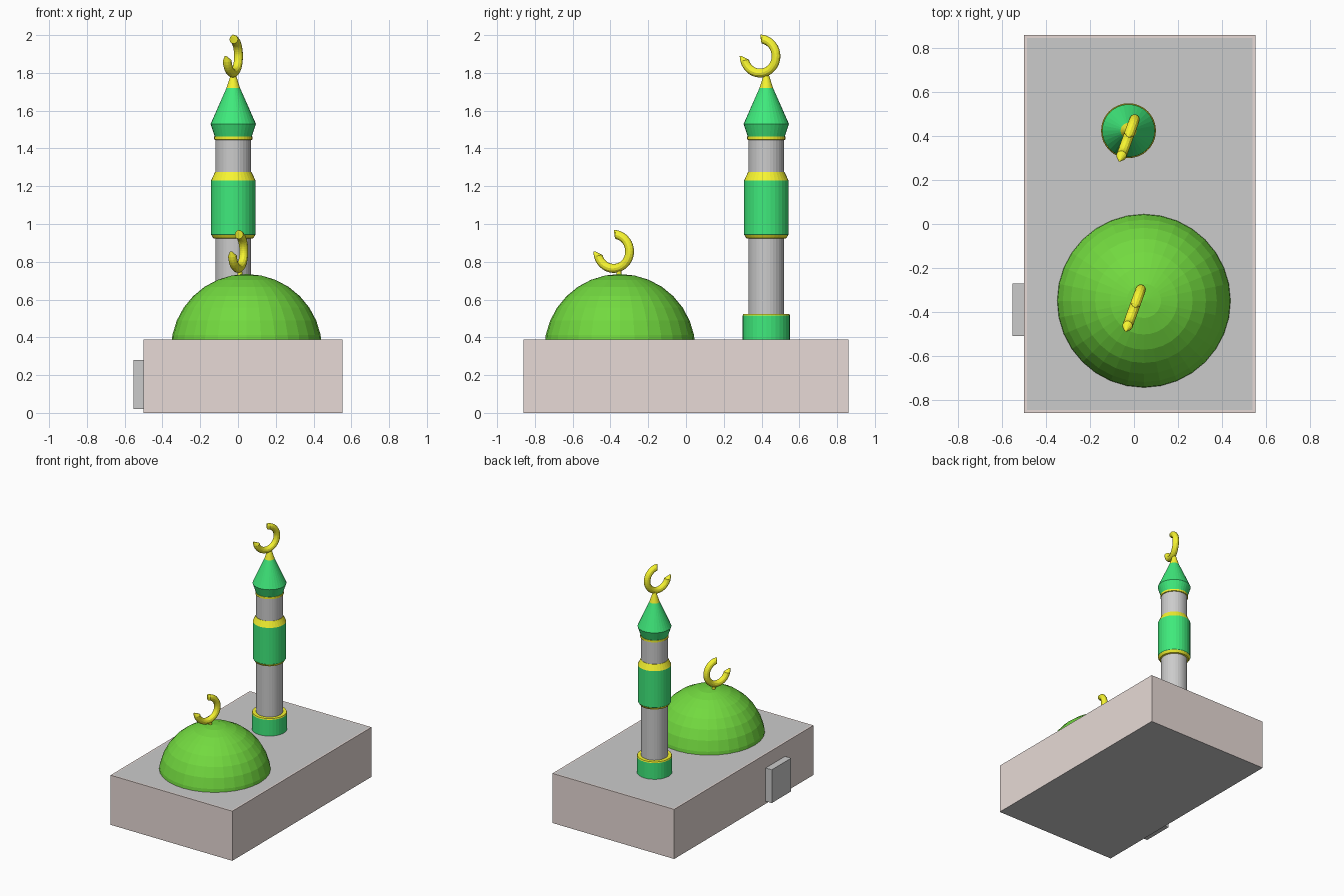
import bpy, bmesh
from math import sin, cos, pi, radians
from mathutils import Vector

if "Cube" in bpy.data.objects:
    bpy.data.objects.remove(bpy.data.objects["Cube"])


def material(name, rgb):
    m = bpy.data.materials.new(name)
    m.diffuse_color = (*rgb, 1)
    m.use_nodes = True
    m.node_tree.nodes["Principled BSDF"].inputs["Base Color"].default_value = m.diffuse_color
    return m


STONE = material("pink_stone", (0.80, 0.70, 0.67))
GREY = material("grey", (0.69, 0.69, 0.69))
GREEN = material("bright_green", (0.05, 0.82, 0.20))
DOME = material("dome_green", (0.17, 0.70, 0.05))
GOLD = material("gold", (0.93, 0.91, 0.03))


def finish(name, bm, *mats):
    bmesh.ops.recalc_face_normals(bm, faces=bm.faces)
    me = bpy.data.meshes.new(name)
    bm.to_mesh(me)
    bm.free()
    for m in mats:
        me.materials.append(m)
    ob = bpy.data.objects.new(name, me)
    bpy.context.collection.objects.link(ob)
    return ob


def box(lo, hi):
    bm = bmesh.new()
    bmesh.ops.create_cube(bm, size=1)
    for v in bm.verts:
        v.co = Vector([lo[i] if v.co[i] < 0 else hi[i] for i in range(3)])
    return bm


def skin(bm, rings):
    """Bridge successive vertex loops and cap both ends."""
    n = len(rings[0])
    for a, b in zip(rings, rings[1:]):
        for i in range(n):
            j = (i + 1) % n
            bm.faces.new((a[i], a[j], b[j], b[i]))
    bm.faces.new(rings[0])
    bm.faces.new(rings[-1])


def lathe(name, x, y, profile, mat, sides=32):
    bm = bmesh.new()
    rings = [[bm.verts.new((x + r * cos(2 * pi * i / sides),
                            y + r * sin(2 * pi * i / sides), z))
              for i in range(sides)] for r, z in profile]
    skin(bm, rings)
    return finish(name, bm, mat)


def crescent(name, centre, sides=12, steps=28):
    """Partial ring, turned 20 degrees, with tips pointed at the outer edge."""
    c = Vector(centre)
    across = Vector((sin(radians(20)), cos(radians(20)), 0))
    side = Vector((cos(radians(20)), -sin(radians(20)), 0))
    bm = bmesh.new()
    rings = []
    a0, a1 = -164, 80
    path = [(a0 + (a1 - a0) * k / steps, 0.090, 0.0235) for k in range(steps + 1)]
    path = [(a0 - 16, 0.110, 0.005)] + path + [(a1 + 8, 0.108, 0.006)]
    for ang, big, small in path:
        a = radians(ang)
        out = across * cos(a) + Vector((0, 0, sin(a)))
        rings.append([bm.verts.new(c + out * (big + small * cos(t)) + side * small * sin(t))
                      for t in (2 * pi * i / sides for i in range(sides))])
    skin(bm, rings)
    return finish(name, bm, GOLD)


# Main hall with a grey roof panel and floor, framed by the stone walls
bm = box((-0.5, -0.86, 0), (0.553, 0.86, 0.388))
bm.normal_update()
top = [f for f in bm.faces if f.normal.z > 0.9]
bottom = [f for f in bm.faces if f.normal.z < -0.9]
bmesh.ops.inset_region(bm, faces=top, thickness=0.018)
for f in top + bottom:
    f.material_index = 1
finish("hall", bm, STONE, GREY)

# Door block on the left wall
finish("door", box((-0.553, -0.51, 0.02), (-0.49, -0.27, 0.28)), GREY)

# Dome: upper half of a sphere sunk slightly into the roof
lathe("dome", 0.045, -0.35,
      [(max(0.4 * cos(k * pi / 16), 0.001), 0.335 + 0.4 * sin(k * pi / 16))
       for k in range(9)], DOME)
lathe("dome_finial_stem", 0.01, -0.355, [(0.014, 0.70), (0.012, 0.765)], GOLD, 12)
crescent("dome_crescent", (0.0, -0.383, 0.855))

# Minaret, stacked from bottom to top
bands = [
    ("minaret_base", [(0.125, 0.38), (0.125, 0.515)], GREEN),
    ("base_trim", [(0.125, 0.515), (0.122, 0.523), (0.095, 0.523)], GOLD),
    ("minaret_shaft", [(0.095, 0.50), (0.095, 1.46)], GREY),
    ("balcony_lower_trim", [(0.095, 0.922), (0.106, 0.925), (0.117, 0.943)], GOLD),
    ("balcony", [(0.113, 0.938), (0.118, 0.945), (0.118, 1.23)], GREEN),
    ("balcony_upper_trim", [(0.118, 1.23), (0.097, 1.274)], GOLD),
    ("spire_trim", [(0.095, 1.445), (0.101, 1.447), (0.101, 1.462)], GOLD),
    ("spire", [(0.097, 1.46), (0.120, 1.53), (0.036, 1.72)], GREEN),
    ("spire_tip", [(0.036, 1.72), (0.012, 1.795)], GOLD),
]
for name, profile, mat in bands:
    lathe(name, -0.025, 0.425, profile, mat)
crescent("minaret_crescent", (-0.028, 0.392, 1.889))
